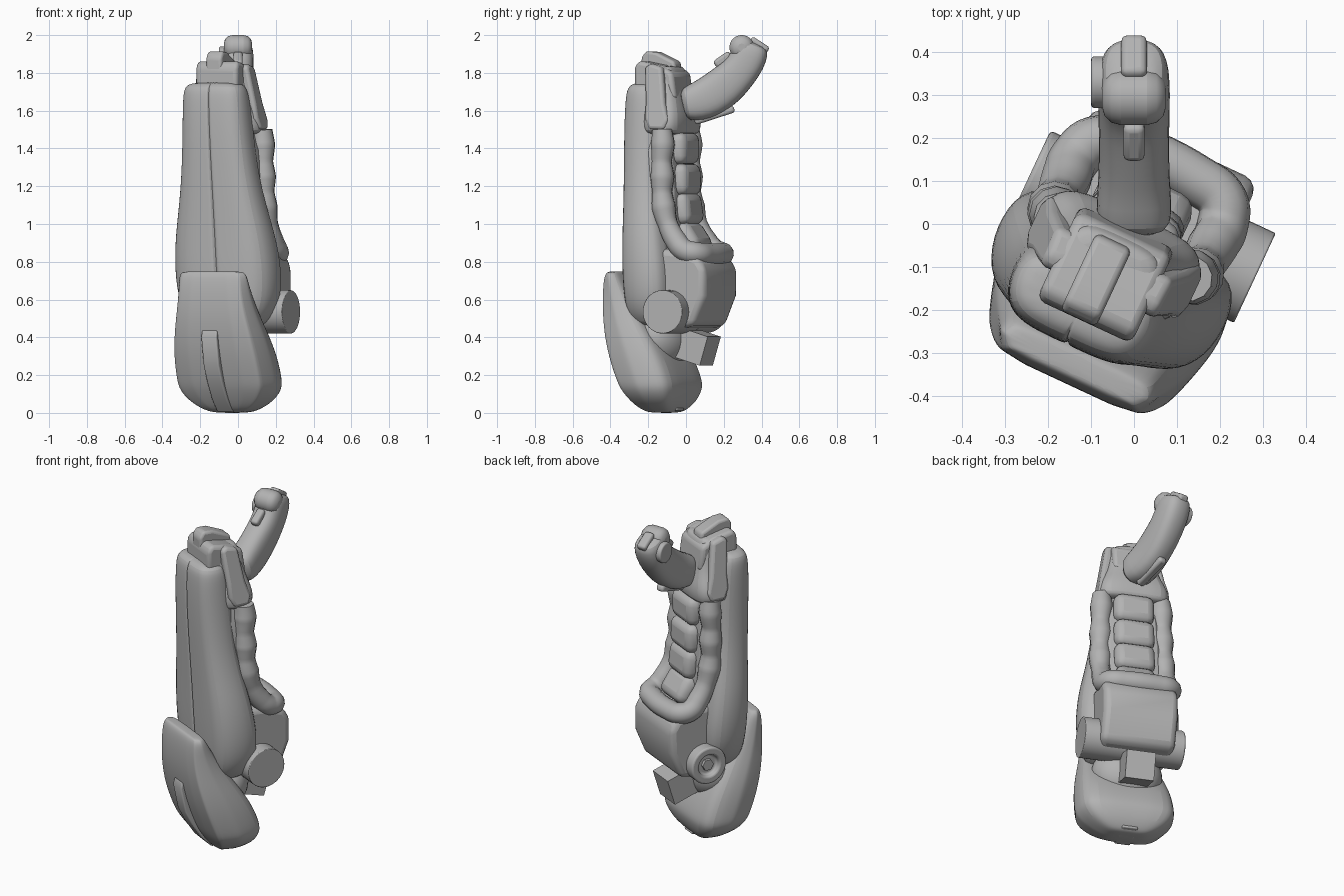
import bpy, bmesh, math
from mathutils import Matrix, Vector

cube = bpy.data.objects.get("Cube")
if cube:
    bpy.data.objects.remove(cube)

TURN = math.radians(-25)          # the leg is turned, the grip is not

grey = bpy.data.materials.new("plain grey")
grey.use_nodes = True
grey.diffuse_color = (0.45, 0.45, 0.45, 1)
grey.node_tree.nodes["Principled BSDF"].inputs["Base Color"].default_value = (0.45, 0.45, 0.45, 1)


def dress(ob, turn=TURN, angle=35):
    ob.rotation_euler.z = turn
    ob.data.materials.append(grey)
    bpy.ops.object.select_all(action='DESELECT')
    ob.select_set(True)
    bpy.context.view_layer.objects.active = ob
    bpy.ops.object.shade_smooth_by_angle(angle=math.radians(angle))


def finish(bm, name, turn=TURN, bevel=0, subsurf=0):
    bmesh.ops.recalc_face_normals(bm, faces=bm.faces)
    me = bpy.data.meshes.new(name)
    bm.to_mesh(me)
    bm.free()
    ob = bpy.data.objects.new(name, me)
    bpy.context.collection.objects.link(ob)
    dress(ob, turn)
    if bevel:
        mod = ob.modifiers.new("Bevel", 'BEVEL')
        mod.width, mod.segments = bevel, 3
    if subsurf:
        mod = ob.modifiers.new("Subdivision", 'SUBSURF')
        mod.levels = mod.render_levels = subsurf


def skin(rings, name, **kw):
    """Join closed rings of points into a capped solid."""
    bm = bmesh.new()
    rows = [[bm.verts.new(p) for p in ring] for ring in rings]
    n = len(rows[0])
    for a, b in zip(rows, rows[1:]):
        for i in range(n):
            bm.faces.new((a[i], a[(i + 1) % n], b[(i + 1) % n], b[i]))
    bm.faces.new(rows[0])
    bm.faces.new(rows[-1])
    finish(bm, name, **kw)


def loft(name, half, sections, x=0, lean=0, **kw):
    """Stack a mirrored half outline; each section is z, half width, front, back."""
    full = half + [(-u, v) for u, v in reversed(half) if u > 0]
    rings = [[(x + lean * z + u * w, f + v * (b - f), z) for u, v in full] for z, w, f, b in sections]
    skin(rings, name, **kw)


def prism(name, outline, half, x=0, splay=0, bevel=0.02):
    """Extrude a side outline (y, z) across x; splay moves it sideways towards the bottom."""
    top = max(z for y, z in outline)
    skin([[(x + s * half + splay * (top - z), y, z) for y, z in outline] for s in (-1, 1)], name, bevel=bevel)


def box(name, centre, size, tilt=0, bevel=0, turn=TURN):
    bm = bmesh.new()
    m = Matrix.Translation(centre) @ Matrix.Rotation(math.radians(tilt), 4, 'X') @ Matrix.Diagonal((*size, 1))
    bmesh.ops.create_cube(bm, size=1, matrix=m)
    finish(bm, name, turn=turn, bevel=bevel)


def drum(name, x, y, z, radius, length, sides=40, bevel=0, turn=TURN, recess=0):
    bm = bmesh.new()
    m = Matrix.Translation((x, y, z)) @ Matrix.Rotation(math.pi / 2, 4, 'Y')
    bmesh.ops.create_cone(bm, cap_ends=True, segments=sides, radius1=radius, radius2=radius, depth=length, matrix=m)
    if recess:
        bm.faces.ensure_lookup_table()
        end = min(bm.faces, key=lambda f: f.calc_center_median().x)
        bmesh.ops.inset_region(bm, faces=[end], thickness=radius * 0.4, depth=0)
        bmesh.ops.inset_region(bm, faces=[end], thickness=0.006, depth=-recess)
    finish(bm, name, turn=turn, bevel=bevel)


# Long front shell with a seam down the middle, leaning slightly to one side
shell_half = [(0, .07), (.03, .0), (.1, 0), (.6, 0), (.88, .14), (1, .45), (.98, .8), (.8, 1), (0, 1)]
loft("front_shell", shell_half, [
    (.44, .12, -.22, -.08), (.47, .21, -.26, -.04), (.58, .28, -.28, .0), (.75, .297, -.292, .0),
    (.92, .28, -.298, -.03), (1.05, .252, -.303, -.06), (1.25, .213, -.312, -.1), (1.5, .193, -.322, -.11),
    (1.68, .183, -.318, -.13), (1.73, .168, -.305, -.15), (1.75, .13, -.27, -.17)], x=.03, lean=-.035, subsurf=2)

# Curved lower shell
lower_half = [(0, 0), (.5, 0), (.53, 0), (.84, .05), (.88, .07), (1, .42), (1, .5), (.95, .85), (.75, 1), (0, 1)]
loft("lower_shell", lower_half, [
    (.0, .08, -.16, -.06), (.012, .14, -.2, -.035), (.06, .225, -.24, .0), (.12, .272, -.28, .02),
    (.17, .28, -.305, .022), (.3, .273, -.355, -.03), (.42, .252, -.385, -.11), (.53, .225, -.402, -.19),
    (.64, .205, -.405, -.26), (.715, .198, -.398, -.3), (.742, .185, -.388, -.32), (.75, .16, -.378, -.33)],
    x=.018, subsurf=2)

# Raised rib wrapping under the lower shell
prism("lower_rib", [(-.39, .44), (-.4, .4), (-.37, .25), (-.325, .16), (-.265, .07), (-.2, .005), (-.1, .0),
                    (-.02, .015), (-.04, .06), (-.15, .08), (-.25, .16), (-.35, .4)],
      .045, x=.015, bevel=.008)

# Core body and shoulder block
body_half = [(0, 0), (.7, 0), (1, .25), (1, .75), (.8, 1), (0, 1)]
loft("core_body", body_half, [(.6, .18, -.2, .04), (.95, .2, -.22, .02), (1.2, .19, -.22, .0), (1.6, .17, -.22, -.02)], subsurf=1)
loft("shoulder_block", body_half, [
    (1.47, .17, -.18, .0), (1.49, .205, -.2, .02), (1.56, .205, -.2, .025), (1.64, .16, -.22, .0),
    (1.72, .14, -.22, -.02), (1.82, .12, -.2, -.04), (1.84, .1, -.18, -.06)], x=-.01, subsurf=2)

# Top cap with centre ridge and splayed side straps
prism("top_cap", [(-.255, 1.68), (-.255, 1.83), (-.23, 1.865), (-.1, 1.84), (-.03, 1.8), (-.01, 1.66)],
      .122, x=-.01, bevel=.022)
prism("cap_ridge", [(-.25, 1.7), (-.255, 1.88), (-.23, 1.915), (-.17, 1.91), (-.06, 1.86), (-.04, 1.74)],
      .046, x=-.025, bevel=.015)
for side, s in (("left", 1), ("right", -1)):
    prism(side + "_strap", [(-.18, 1.83), (-.15, 1.85), (-.08, 1.83), (-.05, 1.64), (-.02, 1.55), (-.04, 1.5),
                            (-.13, 1.5), (-.16, 1.56), (-.16, 1.64)], .035, x=s * .11 - .01, splay=s * .18, bevel=.025)

# Bumpy tube frame on the back
rail = [(-.06, 1.5), (-.055, 1.42), (-.06, 1.33), (-.055, 1.25), (-.055, 1.17), (-.045, 1.09),
        (-.02, 1.0), (.03, .91), (.08, .86)]
path = [(.17 + .03 * (1.5 - z), y, z) for y, z in rail] + [(.165, .135, .845), (.09, .155, .84)]
path += [(-x, y, z) for x, y, z in reversed(path)]
cu = bpy.data.curves.new("back_frame", 'CURVE')
cu.dimensions, cu.bevel_depth, cu.bevel_resolution, cu.resolution_u = '3D', .055, 4, 6
cu.use_fill_caps = True
sp = cu.splines.new('BEZIER')
sp.bezier_points.add(len(path) - 1)
for i, (bp, p) in enumerate(zip(sp.bezier_points, path)):
    bp.co = p
    bp.handle_left_type = bp.handle_right_type = 'AUTO'
    k = min(i, len(path) - 1 - i)
    bp.radius = (.97, 1.17)[k % 2] if k < 7 else 1.08
frame = bpy.data.objects.new("back_frame", cu)
bpy.context.collection.objects.link(frame)
bpy.ops.object.select_all(action='DESELECT')
frame.select_set(True)
bpy.context.view_layer.objects.active = frame
bpy.ops.object.convert(target='MESH')
dress(bpy.context.view_layer.objects.active)

# Four padded segments inside the frame
for i, (y, z, tilt) in enumerate([(-.01, 1.4, 0), (.0, 1.235, 2), (.01, 1.08, 8), (.04, .93, 35)]):
    box(f"back_pad_{i + 1}", (0, y, z), (.23, .1, .17), tilt, bevel=.046)

# Hip block
prism("hip_block", [(-.16, .88), (.06, .86), (.175, .82), (.212, .76), (.21, .62), (.145, .46), (.02, .44),
                    (-.12, .5)], .212, x=.01, bevel=.04)

# Hip pivot: plain on one end, recessed bolt on the other
drum("hip_pivot_left", .158, .005, .535, .115, .3, bevel=.004)
drum("hip_pivot_right", -.128, .005, .535, .11, .28, bevel=.01, recess=.03)
drum("pivot_bolt", -.246, .005, .535, .035, .02, sides=6)

# Lower ball joint and block
bm = bmesh.new()
bmesh.ops.create_uvsphere(bm, u_segments=32, v_segments=20, radius=.2,
                          matrix=Matrix.Translation((.01, -.12, .4)) @ Matrix.Diagonal((1, .7, .85, 1)))
finish(bm, "ball_joint")
box("joint_block", (.0, .065, .35), (.165, .16, .16), tilt=-17)

# Curved grip rising from the top: y, z, half width, half depth
spine = [(-.02, 1.63, .06, .06), (0, 1.635, .09, .09), (.06, 1.645, .088, .106), (.13, 1.675, .083, .113),
         (.21, 1.733, .083, .112), (.28, 1.80, .085, .1), (.325, 1.865, .085, .098), (.345, 1.92, .082, .095),
         (.355, 1.95, .07, .08), (.36, 1.96, .04, .05)]
rings = []
for i, (y, z, rx, rn) in enumerate(spine):
    a, b = spine[max(i - 1, 0)], spine[min(i + 1, len(spine) - 1)]
    t = Vector((0, b[0] - a[0], b[1] - a[1])).normalized()
    n = Vector((0, -t.z, t.y))
    ring = []
    for k in range(16):
        c, s = math.cos(k * math.tau / 16), math.sin(k * math.tau / 16)
        c, s = (math.copysign(abs(v) ** .75, v) for v in (c, s))
        ring.append(Vector((c * rx, y, z)) + n * s * rn)
    rings.append(ring)
skin(rings, "grip", turn=0, subsurf=1)

# Grip head, side disc, thumb button, trigger and lower ridge
drum("grip_head", .0, .295, 1.935, .065, .15, bevel=.045, turn=0)
drum("side_disc", -.075, .33, 1.88, .06, .05, bevel=.008, turn=0)
for name, y, z, w, d, h, tilt in (("thumb_button", .385, 1.943, .06, .11, .05, -33),
                                  ("trigger", .195, 1.87, .05, .1, .045, 35),
                                  ("grip_ridge", .15, 1.577, .05, .22, .04, 18)):
    box(name, (0, y, z), (w, d, h), tilt, bevel=.015, turn=0)
